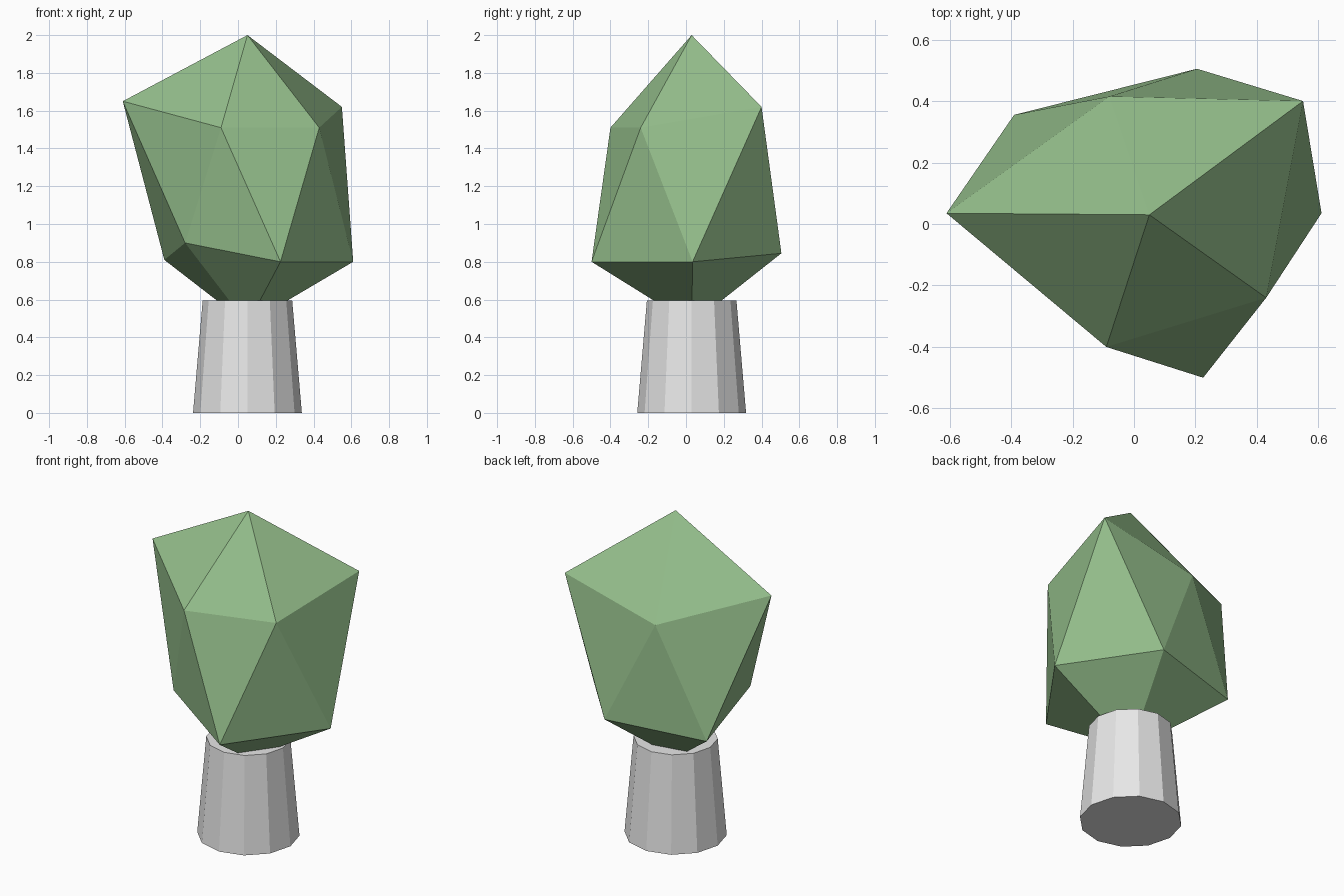
import bpy
import bmesh

cube = bpy.data.objects.get("Cube")
if cube:
    bpy.data.objects.remove(cube, do_unlink=True)


def make_material(name, color):
    mat = bpy.data.materials.new(name)
    mat.use_nodes = True
    mat.diffuse_color = color
    mat.node_tree.nodes["Principled BSDF"].inputs["Base Color"].default_value = color
    return mat


def make_object(name, bm, mat):
    bmesh.ops.recalc_face_normals(bm, faces=bm.faces)
    mesh = bpy.data.meshes.new(name)
    bm.to_mesh(mesh)
    bm.free()
    mesh.materials.append(mat)
    obj = bpy.data.objects.new(name, mesh)
    bpy.context.collection.objects.link(obj)
    return obj


leaf_green = make_material("leaf green", (0.296, 0.515, 0.258, 1))
trunk_grey = make_material("trunk grey", (0.8, 0.8, 0.8, 1))
CENTER = (0.05, 0.03)

# Trunk: tapered twelve-sided column
height = 0.595
bm = bmesh.new()
bmesh.ops.create_cone(bm, cap_ends=True, segments=12,
                      radius1=0.288, radius2=0.237, depth=height)
bmesh.ops.translate(bm, verts=bm.verts, vec=(*CENTER, height / 2))
make_object("trunk", bm, trunk_grey)

# Foliage: uneven icosahedron, two staggered rings of five between two tips
upper_ring = [(-0.61, 0.035, 1.65), (-0.09, -0.40, 1.51), (0.43, -0.24, 1.51),
              (0.55, 0.40, 1.62), (-0.08, 0.415, 1.47)]
lower_ring = [(-0.28, -0.23, 0.90), (0.225, -0.50, 0.80), (0.61, 0.035, 0.80),
              (0.205, 0.505, 0.845), (-0.39, 0.355, 0.81)]
bm = bmesh.new()
top = bm.verts.new((*CENTER, 2.0))
bottom = bm.verts.new((*CENTER, 0.47))
upper = [bm.verts.new(p) for p in upper_ring]
lower = [bm.verts.new(p) for p in lower_ring]
for i in range(5):
    j = (i + 1) % 5
    bm.faces.new((top, upper[i], upper[j]))
    bm.faces.new((upper[i], lower[i], upper[j]))
    bm.faces.new((lower[i], lower[j], upper[j]))
    bm.faces.new((bottom, lower[j], lower[i]))
make_object("foliage", bm, leaf_green)
